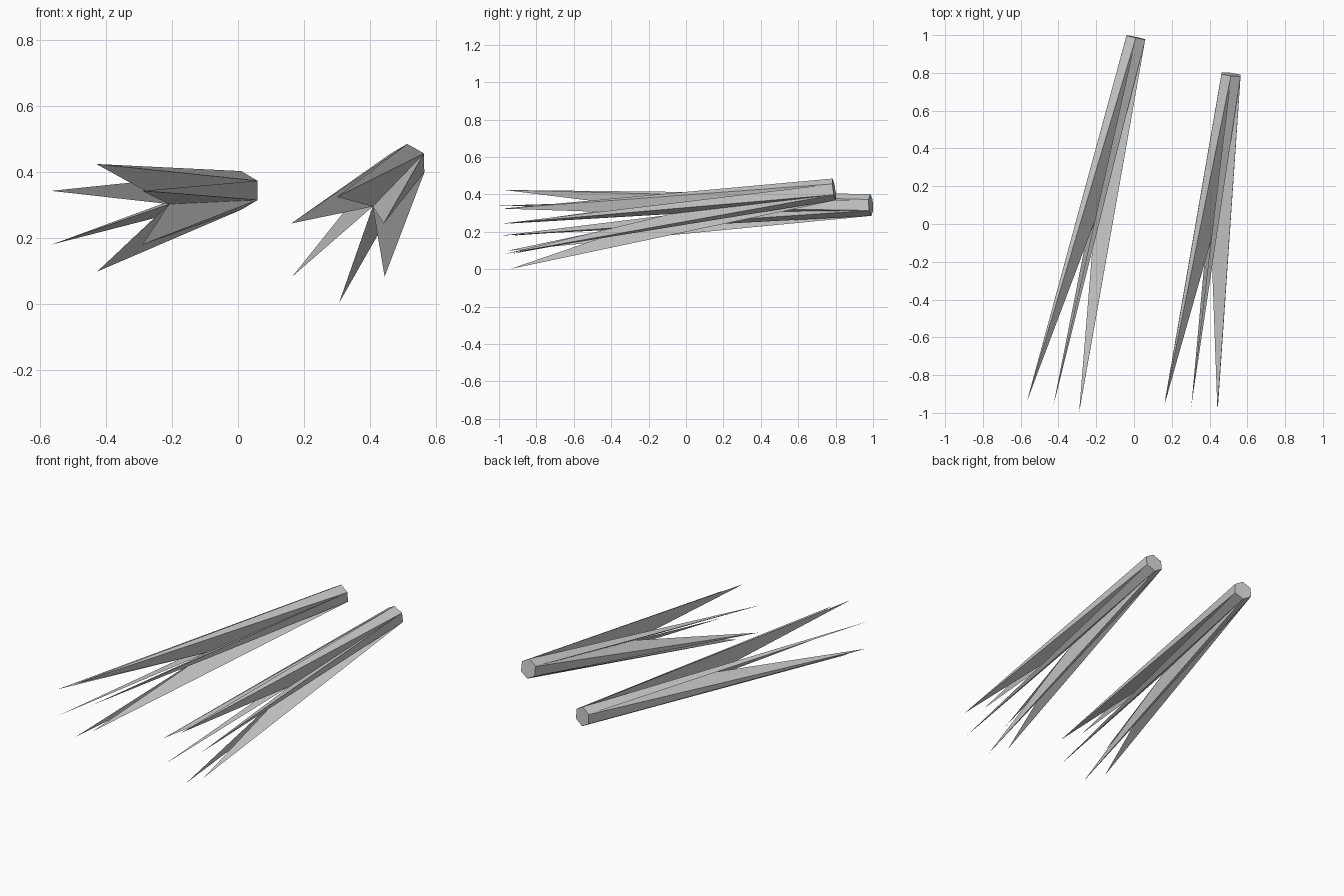
import bpy, bmesh, math
from mathutils import Vector

if "Cube" in bpy.data.objects:
    bpy.data.objects.remove(bpy.data.objects["Cube"])

SIDES = 6
TIP_R, CAP_R = 0.163, 0.0585


def ring(centre, axis, radius):
    """Hexagon square to the axis, first corner up, clockwise from the front."""
    right = axis.cross(Vector((0, 0, 1))).normalized()
    up = right.cross(axis).normalized()
    step = 2 * math.pi / SIDES
    return [centre + radius * (up * math.cos(i * step) + right * math.sin(i * step))
            for i in range(SIDES)]


def splintered_shaft(name, front, back):
    front, back = Vector(front), Vector(back)
    axis = (back - front).normalized()
    bm = bmesh.new()
    cap = [bm.verts.new(p) for p in ring(back, axis, CAP_R)]
    tips = [bm.verts.new(p) for p in ring(front, axis, TIP_R)]
    notch = bm.verts.new((front + back) / 2)
    # flat hexagonal end
    bm.faces.new(cap)
    # each splinter: an outer face and two inner faces meeting at the notch
    for i in range(SIDES):
        a, b, tip = cap[i], cap[(i + 1) % SIDES], tips[i]
        bm.faces.new((a, b, tip))
        bm.faces.new((b, notch, tip))
        bm.faces.new((notch, a, tip))
    bmesh.ops.recalc_face_normals(bm, faces=bm.faces)
    mesh = bpy.data.meshes.new(name)
    bm.to_mesh(mesh)
    bm.free()
    bpy.context.collection.objects.link(bpy.data.objects.new(name, mesh))


# the two spiked shafts
splintered_shaft("left_spiked_shaft", (-0.428, -0.966, 0.261), (0.01, 0.988, 0.344))
splintered_shaft("right_spiked_shaft", (0.303, -0.962, 0.163), (0.514, 0.792, 0.427))
